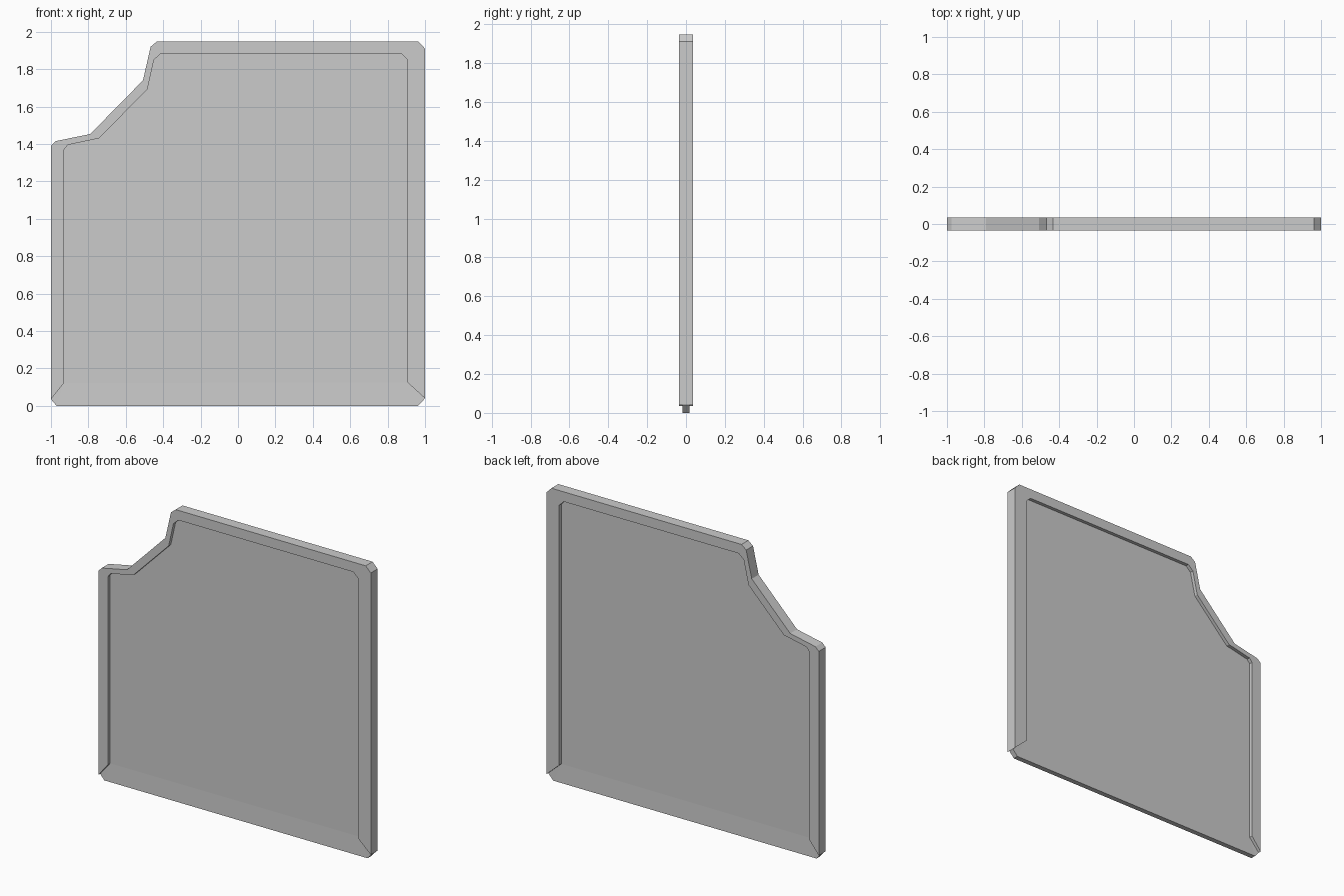
import bpy, bmesh

if "Cube" in bpy.data.objects:
    bpy.data.objects.remove(bpy.data.objects["Cube"])

# Matching outer and inner border profiles (x, z), bottom left round to bottom right
OUTER = [(-1, .035), (-1, 1.39), (-.975, 1.415), (-.79, 1.453), (-.508, 1.74),
         (-.467, 1.92), (-.433, 1.948), (.963, 1.948), (1, 1.91), (1, .04)]
INNER = [(-.93, .122), (-.93, 1.37), (-.91, 1.395), (-.743, 1.43), (-.484, 1.693),
         (-.449, 1.85), (-.412, 1.883), (.872, 1.883), (.906, 1.85), (.906, .125)]
FOOT = [(-.97, 0), (.963, 0)]
RIM, PANEL, BASE = .036, .013, .017   # half thicknesses

bm = bmesh.new()


def ring(points, y):
    return [bm.verts.new((x, y, z)) for x, z in points]


def strip(a, b):
    for i in range(len(a) - 1):
        bm.faces.new((a[i], a[i + 1], b[i + 1], b[i]))


sides = []
for s in (-1, 1):
    rim_out = ring(OUTER, s * RIM)
    rim_in = ring(INNER, s * RIM)
    panel = ring(INNER, s * PANEL)
    heel = ring([OUTER[0], OUTER[-1]], s * BASE)
    foot = ring(FOOT, s * BASE)
    # Raised border and its inner step
    strip(rim_out, rim_in)
    strip(rim_in, panel)
    # Recessed panel, flaring slightly towards the bottom edge
    bm.faces.new(panel)
    bm.faces.new((panel[0], foot[0], foot[1], panel[-1]))
    for e, k in ((0, 0), (-1, 1)):
        bm.faces.new((panel[e], heel[k], foot[k]))
        # Mitred lower end of the border
        bm.faces.new((rim_out[e], rim_in[e], panel[e], heel[k]))
    sides.append((rim_out, heel, foot))

# Outer edge walls joining front and back
(ro, h, f), (ro2, h2, f2) = sides
strip(ro[1:-1], ro2[1:-1])
for e, n, k in ((0, 1, 0), (-1, -2, 1)):
    bm.faces.new((ro[n], ro2[n], ro2[e], h2[k], h[k], ro[e]))

# Narrow bottom edge with chamfered corners
low, low2 = [h[0], *f, h[1]], [h2[0], *f2, h2[1]]
strip(low, low2)

bmesh.ops.recalc_face_normals(bm, faces=bm.faces)
mesh = bpy.data.meshes.new("bordered_panel")
bm.to_mesh(mesh)
bm.free()
obj = bpy.data.objects.new("bordered_panel", mesh)
bpy.context.collection.objects.link(obj)
